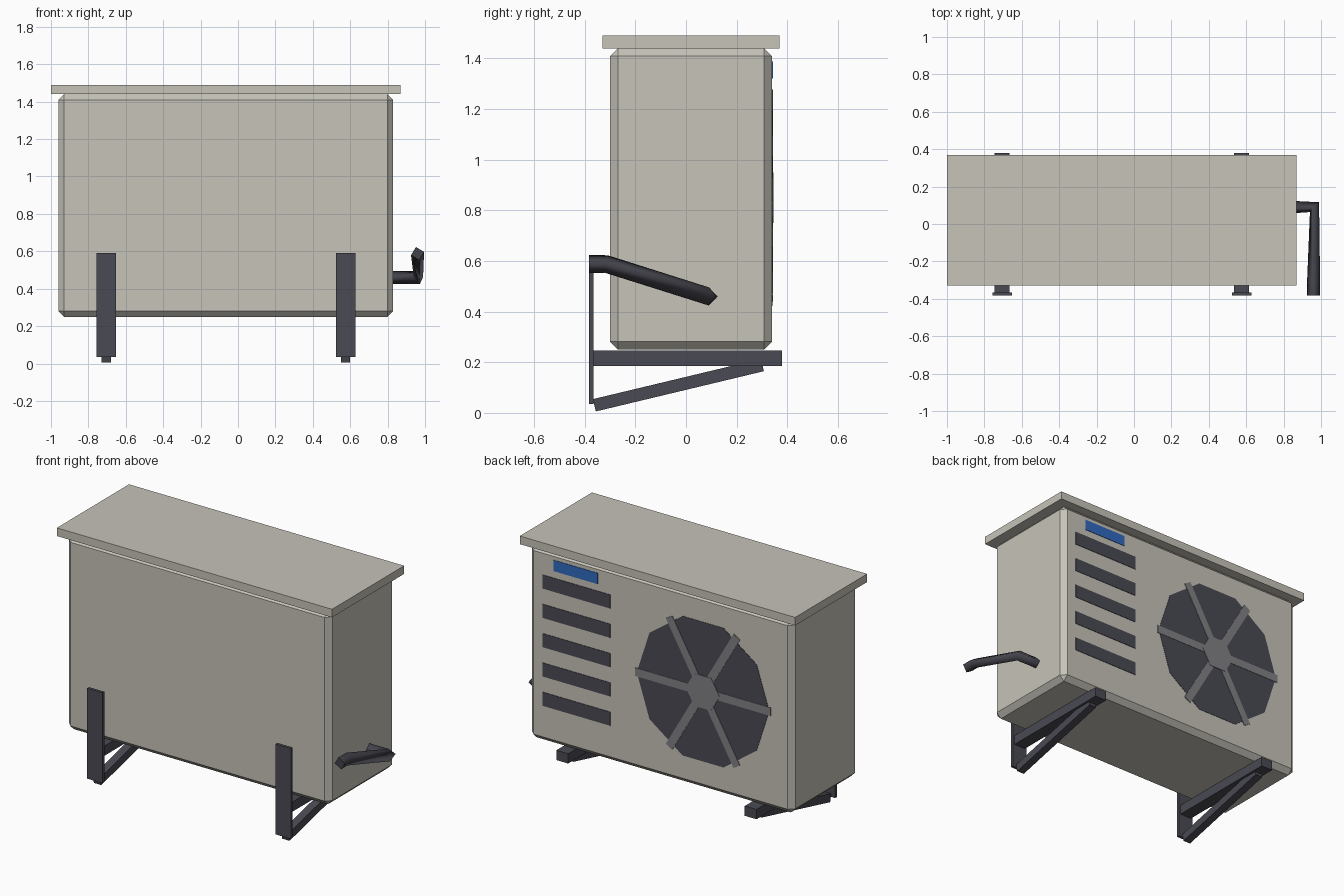
import bpy, bmesh, math
from mathutils import Matrix, Vector

if "Cube" in bpy.data.objects:
    bpy.data.objects.remove(bpy.data.objects["Cube"])


def material(name, rgb):
    m = bpy.data.materials.new(name)
    m.diffuse_color = (*rgb, 1)
    m.use_nodes = True
    m.node_tree.nodes["Principled BSDF"].inputs["Base Color"].default_value = m.diffuse_color
    return m


CASE = material("warm_grey", (0.565, 0.546, 0.485))
DARK = material("dark_slate", (0.068, 0.068, 0.088))
PIPE = material("pipe_black", (0.055, 0.055, 0.07))
GREY = material("mid_grey", (0.22, 0.22, 0.23))
BLUE = material("label_blue", (0.03, 0.145, 0.52))


def finish(name, bm, mat):
    me = bpy.data.meshes.new(name)
    bm.to_mesh(me)
    bm.free()
    me.materials.append(mat)
    ob = bpy.data.objects.new(name, me)
    bpy.context.collection.objects.link(ob)
    return ob


def box(name, lo, hi, mat, chamfer=0, rot=None):
    """Box between two corners, optionally chamfered or turned about its centre."""
    lo, hi = Vector(lo), Vector(hi)
    bm = bmesh.new()
    bmesh.ops.create_cube(bm, size=1, matrix=Matrix.Diagonal((*(hi - lo), 1)))
    if chamfer:
        bmesh.ops.bevel(bm, geom=bm.edges[:], offset=chamfer, segments=1, affect='EDGES')
    m = Matrix.Translation((lo + hi) / 2)
    bm.transform(m @ rot if rot else m)
    return finish(name, bm, mat)


def disc(name, sides, radius, centre, y0, y1, mat):
    """Flat polygonal disc facing +y with a corner on the x axis."""
    bm = bmesh.new()
    ring = [bm.verts.new((centre[0] + radius * math.cos(math.tau * i / sides), y0,
                          centre[1] + radius * math.sin(math.tau * i / sides)))
            for i in range(sides)]
    face = bm.faces.new(ring)
    ext = bmesh.ops.extrude_face_region(bm, geom=[face])
    verts = [v for v in ext["geom"] if isinstance(v, bmesh.types.BMVert)]
    bmesh.ops.translate(bm, verts=verts, vec=(0, y1 - y0, 0))
    bmesh.ops.recalc_face_normals(bm, faces=bm.faces[:])
    return finish(name, bm, mat)


# Cabinet and overhanging lid
BACK = 0.34
box("cabinet", (-0.96, -0.30, 0.25), (0.83, BACK, 1.44), CASE, chamfer=0.031)
box("lid", (-1.0, -0.33, 1.44), (0.87, 0.37, 1.49), CASE)

# Fan opening, guard bars and hub
FAN = (-0.355, 0.85)
disc("fan_opening", 10, 0.45, FAN, BACK - 0.005, BACK + 0.002, DARK)
for i in range(3):
    box("fan_bar", (FAN[0] - 0.46, BACK - 0.003, FAN[1] - 0.025),
        (FAN[0] + 0.46, BACK + 0.004, FAN[1] + 0.025), GREY,
        rot=Matrix.Rotation(math.radians(60 * i), 4, 'Y'))
disc("fan_hub", 6, 0.115, FAN, BACK - 0.003, BACK + 0.006, GREY)

# Louvre slots and label plate
for i in range(5):
    z = 1.235 - 0.18 * i
    box("louvre_slot", (0.275, BACK - 0.005, z - 0.042), (0.735, BACK + 0.003, z + 0.042), DARK)
box("label_plate", (0.36, BACK - 0.005, 1.32), (0.66, BACK + 0.003, 1.387), BLUE)

# Wall brackets: plate, arm and sloping strut
for x in (-0.705, 0.575):
    box("wall_plate", (x - 0.052, -0.383, 0.035), (x + 0.052, -0.365, 0.59), DARK)
    box("bracket_arm", (x - 0.04, -0.37, 0.186), (x + 0.04, 0.38, 0.246), DARK)
    a, b = Vector((x, -0.362, 0.03)), Vector((x, 0.302, 0.189))
    mid, half = (a + b) / 2, (b - a).length / 2
    size = Vector((0.025, half, 0.025))
    box("bracket_strut", mid - size, mid + size, DARK,
        rot=Matrix.Rotation(math.atan2(b.z - a.z, b.y - a.y), 4, 'X'))

# Refrigerant pipe swept along a bent path
path = [(0.80, 0.09, 0.46), (0.965, 0.09, 0.46), (0.96, -0.315, 0.588), (0.96, -0.383, 0.588)]
cu = bpy.data.curves.new("pipe", 'CURVE')
cu.dimensions = '3D'
cu.bevel_depth = 0.036
cu.bevel_resolution = 0
cu.use_fill_caps = True
sp = cu.splines.new('POLY')
sp.points.add(len(path) - 1)
for p, co in zip(sp.points, path):
    p.co = (*co, 1)
sp.use_smooth = True
cu.materials.append(PIPE)
bpy.context.collection.objects.link(bpy.data.objects.new("pipe", cu))
